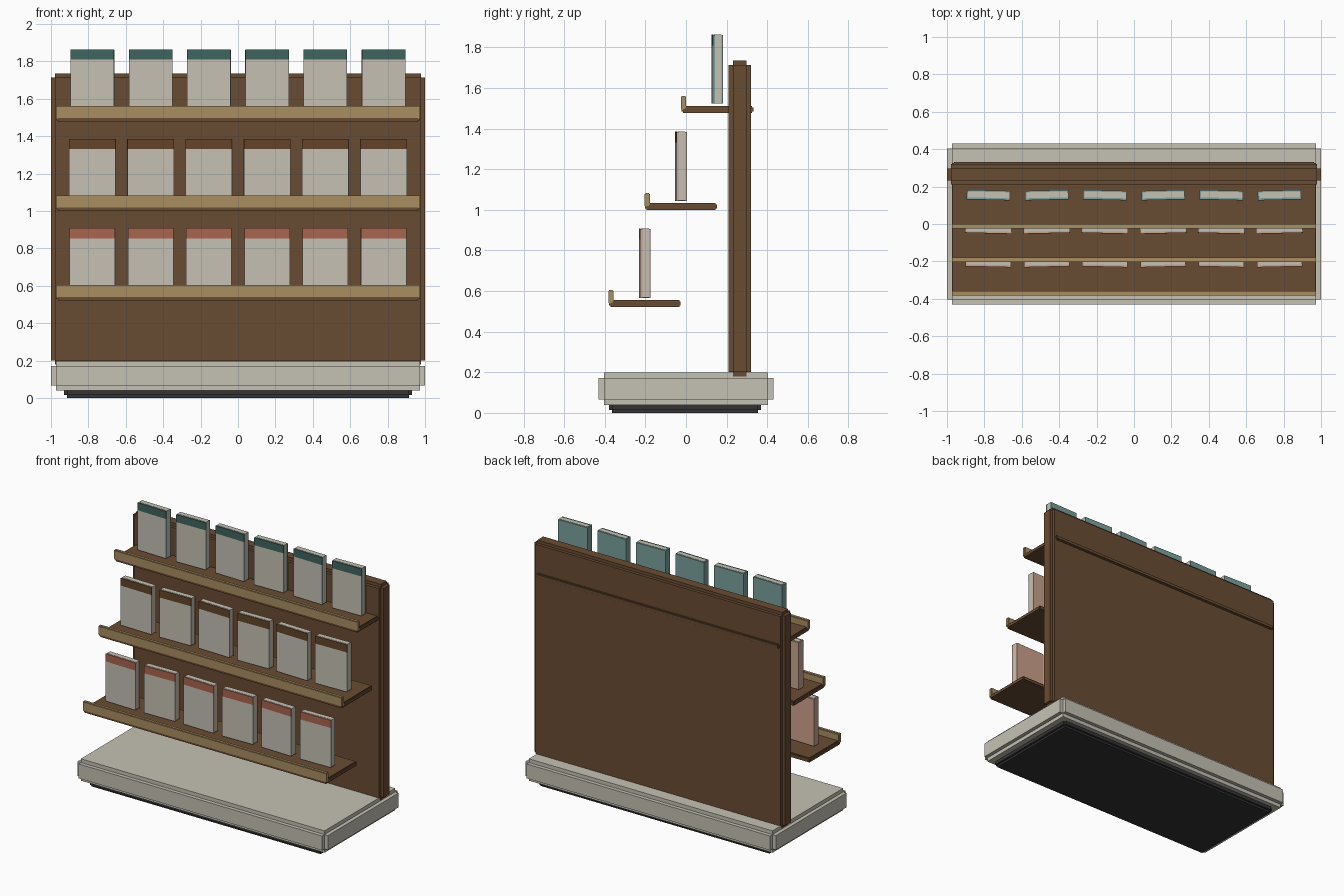
import bpy, bmesh, math
from mathutils import Matrix, Vector

if "Cube" in bpy.data.objects:
    bpy.data.objects.remove(bpy.data.objects["Cube"])


def srgb(h):
    vals = [int(h[i:i + 2], 16) / 255 for i in (0, 2, 4)]
    return [v / 12.92 if v <= 0.04045 else ((v + 0.055) / 1.055) ** 2.4 for v in vals] + [1]


def mat(name, h):
    m = bpy.data.materials.new(name)
    m.diffuse_color = srgb(h)
    m.use_nodes = True
    m.node_tree.nodes["Principled BSDF"].inputs["Base Color"].default_value = m.diffuse_color
    return m


CREAM = mat("cream", "c5c1b4")
DARK = mat("charcoal", "353333")
WOOD = mat("brown wood", "694c32")
TAN = mat("tan wood", "a88e61")
TEAL = mat("dark teal", "40645f")
TEAL_L = mat("light teal", "7aa19e")
RUST = mat("terracotta", "a96550")
PINK = mat("salmon", "cfa38f")
BROWN = mat("book brown", "644429")
SAND = mat("pale sand pink", "caa690")


def boxes(name, parts, material, loc=(0, 0, 0), rot=0):
    """One object made of boxes, each given as (min corner, max corner)."""
    bm = bmesh.new()
    for lo, hi in parts:
        lo, hi = Vector(lo), Vector(hi)
        m = Matrix.Translation((lo + hi) / 2) @ Matrix.Diagonal((*(hi - lo), 1))
        bmesh.ops.create_cube(bm, size=1, matrix=m)
    me = bpy.data.meshes.new(name)
    bm.to_mesh(me)
    bm.free()
    me.materials.append(material)
    ob = bpy.data.objects.new(name, me)
    ob.location = loc
    ob.rotation_euler.z = rot
    bpy.context.collection.objects.link(ob)
    return ob


def notched(name, lo, hi, b, material):
    """Box with a square step cut along every edge: three crossing boxes."""
    parts = []
    for axis in range(3):
        d = Vector((b, b, b))
        d[axis] = 0
        parts.append((Vector(lo) + d, Vector(hi) - d))
    return boxes(name, parts, material)


# Plinth, base and back panel
notched("plinth", (-0.93, -0.38, 0), (0.93, 0.37, 0.08), 0.015, DARK)
notched("base", (-1, -0.43, 0.04), (1, 0.43, 0.198), 0.027, CREAM)
notched("back_panel", (-1, 0.21, 0.18), (1, 0.32, 1.736), 0.022, WOOD)


def book(name, x, y, z, w, h, rot, band, cover):
    w2, d, t, top = w / 2, 0.024, 0.008, h - 0.055
    loc = (x, y, z)
    # two boards and a spine on the left
    boxes(name + "_cover", [((-w2, -d, 0), (w2, -d + t, h - 0.002)),
                            ((-w2, d - t, 0), (w2, d, h - 0.002)),
                            ((-w2, -d + t, 0), (-w2 + t, d - t, h - 0.002))], cover, loc, rot)
    boxes(name + "_pages", [((-w2 + t, -d + t, 0.001), (w2 - 0.001, d - t, h))], CREAM, loc, rot)
    # front label and the band above it
    boxes(name + "_label", [((-w2, -d - 0.003, 0), (w2, -d, top))], CREAM, loc, rot)
    boxes(name + "_band", [((-w2, -d - 0.003, top), (w2, -d, h))], band, loc, rot)


# Stepped shelves, each with a front lip and six books
rows = [("bottom", 0.243, RUST, PINK), ("middle", 0.25, BROWN, SAND), ("top", 0.233, TEAL, TEAL_L)]
for i, (row, width, band, cover) in enumerate(rows):
    y, z = -0.38 + 0.179 * i, 0.522 + 0.478 * i
    notched(row + "_shelf", (-0.97, y, z), (0.97, y + 0.354, z + 0.034), 0.007, WOOD)
    notched(row + "_lip", (-0.974, y - 0.003, z + 0.015), (0.974, y + 0.023, z + 0.083), 0.004, TAN)
    for k in range(6):
        tilt = math.radians(1.4) * (-1 if k % 2 == 0 else 1)
        book(f"{row}_book_{k + 1}", -0.778 + 0.3112 * k, y + 0.178, z + 0.045,
             width, 0.341, tilt, band, cover)
